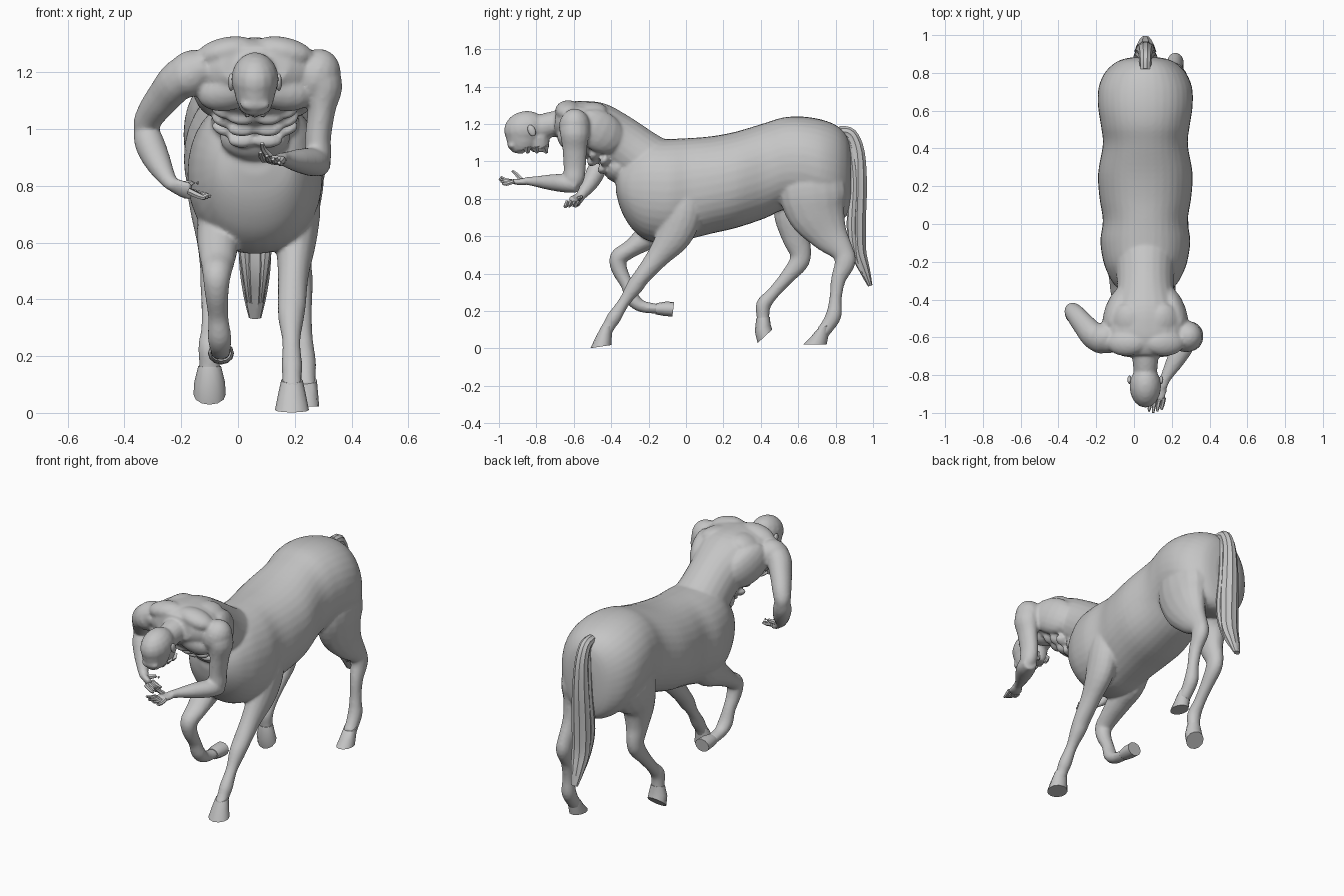
import bpy, bmesh, math
from mathutils import Vector, Matrix

CX = 0.06  # body midline
SIDES = ((1, "right"), (-1, "left"))
stone = bpy.data.materials.new("stone grey")
stone.diffuse_color = (0.56, 0.56, 0.56, 1)
parts = []  # parts waiting to be fused


def select(obs):
    bpy.ops.object.select_all(action='DESELECT')
    for ob in obs:
        ob.select_set(True)
    bpy.context.view_layer.objects.active = obs[0]


def finish(name, bm, angle=40):
    bmesh.ops.recalc_face_normals(bm, faces=bm.faces)
    me = bpy.data.meshes.new(name)
    bm.to_mesh(me)
    bm.free()
    me.materials.append(stone)
    ob = bpy.data.objects.new(name, me)
    bpy.context.collection.objects.link(ob)
    select([ob])
    bpy.ops.object.shade_smooth_by_angle(angle=math.radians(angle))
    parts.append(ob)
    return ob


def fuse(name, voxel, smooth):
    """Weld all waiting parts into one continuous skin."""
    select(parts)
    bpy.ops.object.join()
    ob = bpy.context.object
    ob.name = name
    m = ob.modifiers.new("weld", 'REMESH')
    m.mode, m.voxel_size, m.use_smooth_shade = 'VOXEL', voxel, True
    s = ob.modifiers.new("soften", 'SMOOTH')
    s.factor, s.iterations = .5, smooth
    for mod in ("weld", "soften"):
        bpy.ops.object.modifier_apply(modifier=mod)
    parts.clear()


def spline(p0, p1, p2, p3, t):
    return [0.5 * (2 * b + (c - a) * t + (2 * a - 5 * b + 4 * c - d) * t * t
                   + (3 * b - a - 3 * c + d) * t ** 3)
            for a, b, c, d in zip(p0, p1, p2, p3)]


def skin(name, rings):
    bm = bmesh.new()
    rings = [[bm.verts.new(p) for p in ring] for ring in rings]
    n = len(rings[0])
    for r0, r1 in zip(rings, rings[1:]):
        for k in range(n):
            m = (k + 1) % n
            bm.faces.new((r0[k], r0[m], r1[m], r1[k]))
    bm.faces.new(rings[0])
    bm.faces.new(rings[-1])
    return finish(name, bm)


def tube(name, pts, sides=16, steps=4, ridge=0.0, power=1.0, upright=False):
    """Smooth loft through (x, y, z, side radius, depth radius) stations."""
    path, n = [], len(pts)
    for i in range(n - 1):
        q = [pts[max(i - 1, 0)], pts[i], pts[i + 1], pts[min(i + 2, n - 1)]]
        path += [spline(*q, k / steps) for k in range(steps)]
    path.append(list(pts[-1]))
    rings = []
    for i, p in enumerate(path):
        t = (Vector(path[min(i + 1, len(path) - 1)][:3]) - Vector(path[max(i - 1, 0)][:3])).normalized()
        if upright:
            t = Vector((0, 1, 0))
        a = Vector((1, 0, 0))
        a = (a - t * a.dot(t)).normalized()
        b = t.cross(a)
        ring = []
        for k in range(sides):
            w = 2 * math.pi * k / sides
            r = 1 - ridge * (k % 2)
            c, s = (math.copysign(abs(v) ** power, v) for v in (math.cos(w), math.sin(w)))
            ring.append(Vector(p[:3]) + a * max(p[3], .003) * r * c + b * max(p[4], .003) * r * s)
        rings.append(ring)
    return skin(name, rings)


def blob(name, c, r, tilt=(0, 0, 0)):
    """Ellipsoid muscle or lump."""
    bm = bmesh.new()
    bmesh.ops.create_uvsphere(bm, u_segments=16, v_segments=10, radius=1)
    rot = Matrix.Rotation(tilt[2], 4, 'Z') @ Matrix.Rotation(tilt[1], 4, 'Y') @ Matrix.Rotation(tilt[0], 4, 'X')
    bm.transform(Matrix.Translation(c) @ rot @ Matrix.Diagonal((*r, 1)))
    return finish(name, bm)


def hoof(name, x, *levels):
    """Levels are (y, z, side radius, length radius, pitch)."""
    skin(name, [[(x + rx * math.cos(w), y + ry * math.sin(w) * math.cos(p), z + ry * math.sin(w) * math.sin(p))
                 for w in (2 * math.pi * k / 12 for k in range(12))] for y, z, rx, ry, p in levels])


# Horse barrel: y, top z, bottom z, half width
barrel = [(-.375, .93, .84, .06), (-.355, .98, .76, .125), (-.32, 1.03, .685, .165), (-.27, 1.08, .62, .195),
          (-.20, 1.115, .575, .222), (-.09, 1.12, .56, .238), (.02, 1.125, .585, .225),
          (.14, 1.135, .615, .243), (.27, 1.16, .645, .25), (.42, 1.205, .695, .225),
          (.52, 1.235, .74, .235), (.62, 1.24, .74, .25), (.72, 1.225, .705, .248),
          (.80, 1.195, .685, .215), (.85, 1.15, .70, .165), (.872, 1.10, .74, .12), (.882, 1.03, .80, .07)]
tube("barrel", [(CX, y, (t + b) / 2, w, (t - b) / 2) for y, t, b, w in barrel], sides=36, power=.93, upright=True)

# Right foreleg, stretched forward
tube("right_foreleg", [(.20, .00, .88, .07, .08), (.213, -.01, .74, .078, .10), (.205, -.06, .61, .072, .095),
                       (.195, -.15, .49, .055, .062), (.19, -.235, .385, .05, .046), (.187, -.275, .33, .045, .045),
                       (.188, -.33, .25, .032, .031), (.19, -.385, .165, .037, .038), (.19, -.41, .125, .034, .034),
                       (.19, -.435, .08, .038, .036)])
# Left foreleg, lifted and folded
tube("left_foreleg", [(-.06, -.03, .80, .07, .10), (-.065, -.10, .67, .078, .10), (-.07, -.20, .60, .074, .072),
                      (-.072, -.30, .53, .06, .048), (-.075, -.36, .485, .05, .048), (-.075, -.355, .42, .042, .042),
                      (-.07, -.315, .34, .036, .034), (-.065, -.285, .265, .042, .038), (-.062, -.235, .225, .036, .032),
                      (-.062, -.15, .212, .036, .026)])
# Right hind leg, planted
tube("right_hind_leg", [(.18, .66, 1.02, .09, .13), (.205, .675, .86, .098, .18), (.20, .70, .73, .09, .16),
                        (.205, .765, .61, .062, .105), (.215, .835, .52, .045, .062), (.22, .85, .46, .044, .056),
                        (.225, .815, .37, .036, .040), (.23, .80, .27, .033, .033), (.235, .79, .18, .04, .042),
                        (.237, .757, .12, .037, .038), (.24, .725, .08, .038, .036)])
# Left hind leg, stepping under the belly
tube("left_hind_leg", [(-.06, .66, 1.00, .09, .13), (-.085, .63, .85, .098, .175), (-.085, .58, .72, .085, .115),
                       (-.085, .588, .60, .060, .078), (-.088, .612, .51, .046, .058), (-.09, .60, .455, .043, .052),
                       (-.093, .535, .375, .036, .038), (-.097, .465, .295, .033, .033), (-.10, .415, .235, .04, .04),
                       (-.10, .412, .17, .037, .034), (-.10, .415, .12, .038, .034)])

# Human torso leaning forward
tube("trunk", [(CX, -.12, .92, .18, .18), (CX, -.25, 1.02, .155, .155), (CX, -.37, 1.105, .155, .15),
               (CX, -.49, 1.165, .195, .155), (CX, -.59, 1.20, .225, .128),
               (CX, -.66, 1.215, .19, .10), (CX, -.70, 1.22, .12, .07)], sides=24)
blob("belly", (CX, -.36, .97), (.125, .085, .085), (-.7, 0, 0))
for s, side in SIDES:
    blob(side + "_pectoral", (CX + s * .09, -.63, 1.135), (.115, .06, .07), (.3, s * .25, 0))
    blob(side + "_shoulder_blade", (CX + s * .10, -.52, 1.262), (.085, .10, .05), (.15, s * .35, 0))
    blob(side + "_trapezius", (CX + s * .10, -.63, 1.272), (.11, .07, .052), (0, s * .2, 0))
    blob(side + "_side_muscle", (CX + s * .15, -.46, 1.16), (.065, .15, .11), (-.5, 0, s * .35))
    blob(side + "_spine_muscle", (CX + s * .04, -.36, 1.215), (.035, .15, .045), (-.6, 0, 0))
    for i in range(3):  # stomach muscles
        blob(f"{side}_stomach_{i}", (CX + s * .045, -.555 + i * .055, 1.04 - i * .04),
             (.052, .03, .024), (.7, 0, 0))
        blob(f"{side}_rib_{i}", (CX + s * .115, -.545 + i * .055, 1.06 - i * .03), (.04, .028, .02), (.5, -s * .4, 0))

# Right arm, forearm reaching forward
blob("right_shoulder", (.275, -.595, 1.185), (.085, .085, .10), (0, .4, 0))
tube("right_arm", [(.24, -.60, 1.22, .065, .07), (.295, -.595, 1.16, .074, .08), (.294, -.595, 1.07, .05, .066),
                   (.282, -.595, .97, .046, .06), (.283, -.60, .905, .046, .055), (.28, -.61, .865, .038, .035)])
tube("right_forearm", [(.29, -.575, .875, .04, .042), (.265, -.64, .883, .055, .05), (.22, -.72, .888, .048, .043),
                       (.17, -.81, .893, .03, .027), (.15, -.86, .897, .026, .02)])
tube("right_palm", [(.155, -.845, .895, .024, .02), (.135, -.89, .89, .038, .018), (.12, -.93, .895, .036, .014)], sides=10)

# Left arm, elbow out and hand turned inward
blob("left_shoulder", (-.165, -.605, 1.195), (.095, .08, .08), (0, -.6, .4))
tube("left_arm", [(-.11, -.62, 1.22, .065, .065), (-.20, -.60, 1.18, .07, .075), (-.26, -.54, 1.115, .06, .066),
                  (-.305, -.485, 1.055, .052, .056), (-.325, -.46, 1.01, .045, .046), (-.325, -.45, .97, .028, .028)])
tube("left_forearm", [(-.33, -.45, 1.03, .035, .035), (-.315, -.475, .96, .052, .05), (-.285, -.51, .89, .048, .045),
                      (-.245, -.56, .82, .03, .028), (-.22, -.58, .80, .026, .022)])
tube("left_palm", [(-.24, -.565, .81, .022, .026), (-.20, -.59, .79, .02, .036), (-.165, -.605, .78, .016, .036)], sides=10)

# Neck and bowed head, crown forward and face down
tube("neck", [(CX, -.62, 1.21, .09, .075), (CX, -.71, 1.20, .07, .068), (CX, -.80, 1.175, .062, .07)])
blob("skull", (CX, -.86, 1.175), (.084, .115, .094), (.25, 0, 0))
tube("face", [(CX, -.87, 1.15, .077, .098), (CX, -.865, 1.10, .066, .088), (CX, -.855, 1.065, .05, .07)], sides=16)
tube("jaw", [(CX, -.79, 1.13, .06, .06), (CX, -.785, 1.08, .05, .055), (CX, -.785, 1.05, .035, .04)], sides=12)
blob("brow", (CX, -.93, 1.085), (.055, .025, .022))
blob("nose", (CX, -.885, 1.06), (.016, .03, .022))
fuse("body", .009, 4)

# Hooves
hoof("right_front_hoof", .19, (-.425, .115, .038, .036, .3), (-.44, .07, .048, .046, .25), (-.455, .01, .06, .056, .15))
hoof("left_front_hoof", -.06, (-.16, .212, .037, .03, 1.5), (-.115, .212, .045, .038, 1.5), (-.068, .210, .046, .04, 1.45))
hoof("right_hind_hoof", .24, (.735, .115, .038, .04, .4), (.715, .07, .042, .05, .2), (.69, .022, .046, .062, 0))
hoof("left_hind_hoof", -.10, (.412, .165, .04, .036, .1), (.41, .11, .054, .046, .4), (.422, .065, .057, .053, .75))

# Ears and beard
for s, side in SIDES:
    blob(side + "_ear", (CX + s * .084, -.825, 1.165), (.011, .02, .032), (.4, 0, 0))
    for i in range(3):
        tube(f"{side}_beard_{i}", [(CX + s * .035, -.85 + i * .045, 1.08, .025, .03),
                                   (CX + s * .025, -.845 + i * .05, 1.045, .008, .008)], sides=6, steps=2)

# Fingers
for i in range(4):
    x, y = .087 + i * .022, -.58 - i * .02
    tube(f"right_finger_{i}", [(x + .005, -.92, .893, .012, .012), (x - .003, -.96, .90 - i * .007, .011, .011),
                               (x - .008, -1.0 + abs(i - 1) * .009, .918 - i * .012, .006, .006)], sides=6, steps=2)
    tube(f"left_finger_{i}", [(-.175, y + .005, .782, .012, .012), (-.135, y - .003, .772 - i * .003, .011, .011),
                              (-.095 - abs(i - 1) * .01, y - .008, .768 - i * .004, .006, .006)], sides=6, steps=2)
tube("right_thumb", [(.115, -.88, .90, .014, .014), (.09, -.905, .93, .011, .011), (.085, -.93, .95, .007, .007)], sides=6, steps=2)
tube("left_thumb", [(-.20, -.575, .80, .014, .014), (-.165, -.56, .81, .011, .011), (-.14, -.56, .81, .007, .007)], sides=6, steps=2)

# Tail: ridged main lock with side strands
tube("tail", [(CX, .82, 1.16, .03, .03), (CX, .88, 1.145, .034, .035), (CX, .915, 1.05, .04, .042),
              (CX, .92, .88, .052, .05), (CX, .915, .70, .058, .05), (CX, .92, .53, .056, .045),
              (CX, .955, .42, .042, .03), (CX, .985, .335, .022, .013)], sides=20, ridge=.1)
for s, side in SIDES:
    tube(side + "_tail_strand", [(CX + s * .012, .87, 1.13, .015, .015), (CX + s * .03, .895, .90, .022, .025),
                                 (CX + s * .04, .885, .65, .024, .026), (CX + s * .03, .905, .50, .018, .02),
                                 (CX + s * .02, .95, .39, .008, .008)], sides=8)
